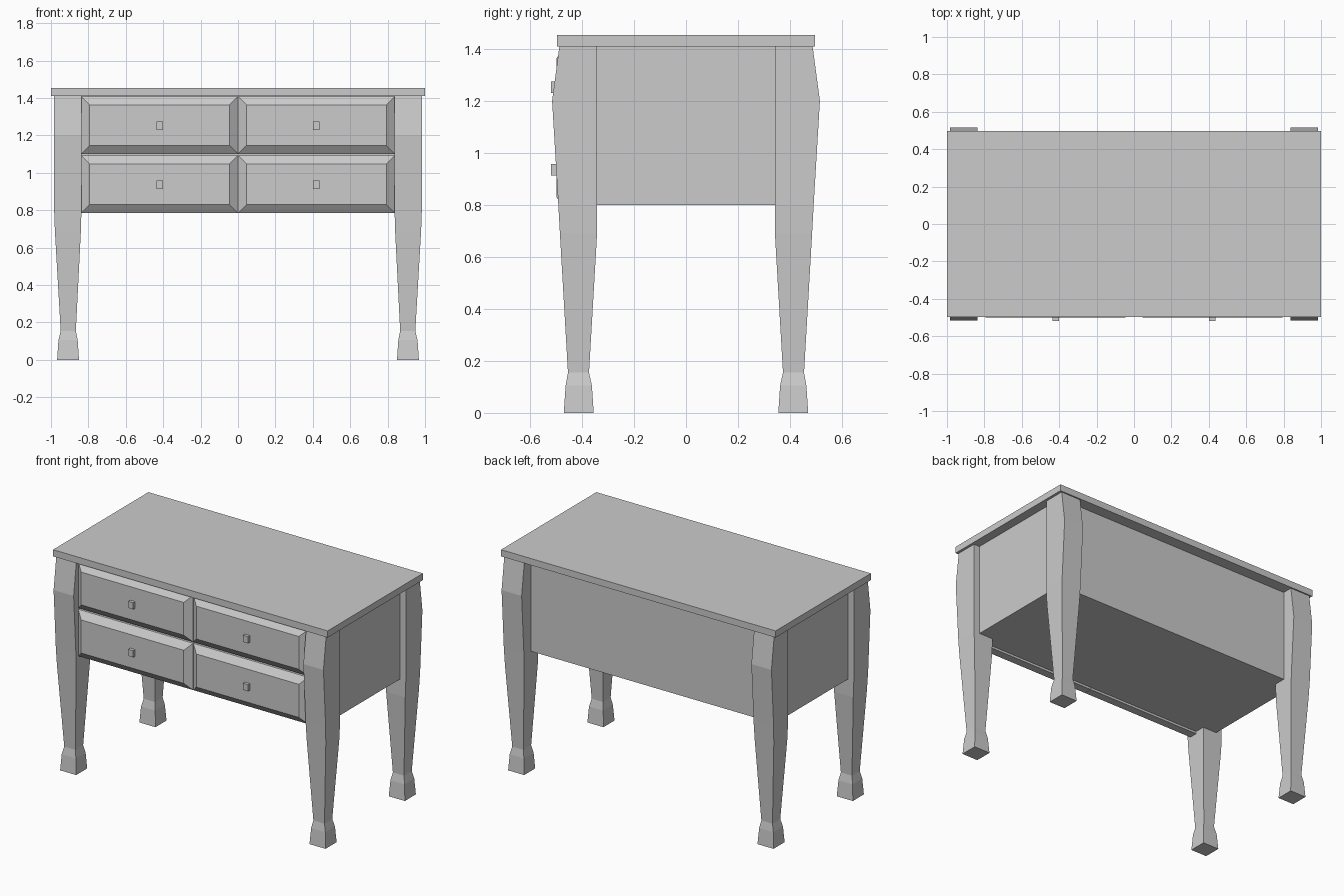
import bpy, bmesh

if "Cube" in bpy.data.objects:
    bpy.data.objects.remove(bpy.data.objects["Cube"])


def make_object(name, bm, mirror=(False, False)):
    """Turn a bmesh into an object, optionally mirrored across x / y."""
    bmesh.ops.recalc_face_normals(bm, faces=bm.faces)
    mesh = bpy.data.meshes.new(name)
    bm.to_mesh(mesh)
    bm.free()
    obj = bpy.data.objects.new(name, mesh)
    bpy.context.collection.objects.link(obj)
    if any(mirror):
        mod = obj.modifiers.new("Mirror", 'MIRROR')
        mod.use_axis = (mirror[0], mirror[1], False)
        mod.use_mirror_merge = False
    return obj


def loft(name, rings, mirror=(False, False)):
    """Skin a stack of four-point rings and cap both ends."""
    bm = bmesh.new()
    loops = [[bm.verts.new(p) for p in ring] for ring in rings]
    for a, b in zip(loops, loops[1:]):
        for i in range(4):
            j = (i + 1) % 4
            bm.faces.new((a[i], a[j], b[j], b[i]))
    bm.faces.new(loops[0])
    bm.faces.new(loops[-1])
    return make_object(name, bm, mirror)


def rect_z(x0, x1, y0, y1, z):
    return [(x0, y0, z), (x1, y0, z), (x1, y1, z), (x0, y1, z)]


def rect_y(x0, x1, z0, z1, y):
    return [(x0, y, z0), (x1, y, z0), (x1, y, z1), (x0, y, z1)]


def box(name, x, y, z, mirror=(False, False)):
    return loft(name, [rect_z(*x, *y, z[0]), rect_z(*x, *y, z[1])], mirror)


# Table top and carcass
box("table_top", (-1, 1), (-0.496, 0.496), (1.41, 1.454))
box("cabinet_body", (-0.94, 0.94), (-0.42, 0.42), (0.80, 1.41))

# Four legs: (z, outer x, inner x, outer y, inner y)
leg_profile = [
    (0.00, 0.967, 0.850, 0.470, 0.355),
    (0.105, 0.960, 0.857, 0.463, 0.362),
    (0.155, 0.948, 0.867, 0.454, 0.373),
    (0.69, 0.979, 0.840, 0.485, 0.342),
    (0.80, 0.983, 0.837, 0.491, 0.342),
    (1.20, 0.983, 0.837, 0.515, 0.342),
    (1.41, 0.983, 0.837, 0.487, 0.342),
]
loft("legs", [rect_z(xi, xo, -yo, -yi, z) for z, xo, xi, yo, yi in leg_profile],
     (True, True))

# Drawer fronts with chamfered edges, and their square knobs
bevel = 0.045
for row, (z0, z1) in {"lower": (0.785, 1.093), "upper": (1.102, 1.408)}.items():
    x0, x1 = 0.001, 0.838
    loft(row + "_drawers", [
        rect_y(x0, x1, z0, z1, -0.41),
        rect_y(x0, x1, z0, z1, -0.465),
        rect_y(x0 + bevel, x1 - bevel, z0 + bevel, z1 - bevel, -0.499),
    ], (True, False))
    zc = (z0 + z1) / 2 - 0.003
    box(row + "_knobs", (0.40, 0.436), (-0.519, -0.49), (zc - 0.022, zc + 0.022),
        (True, False))
